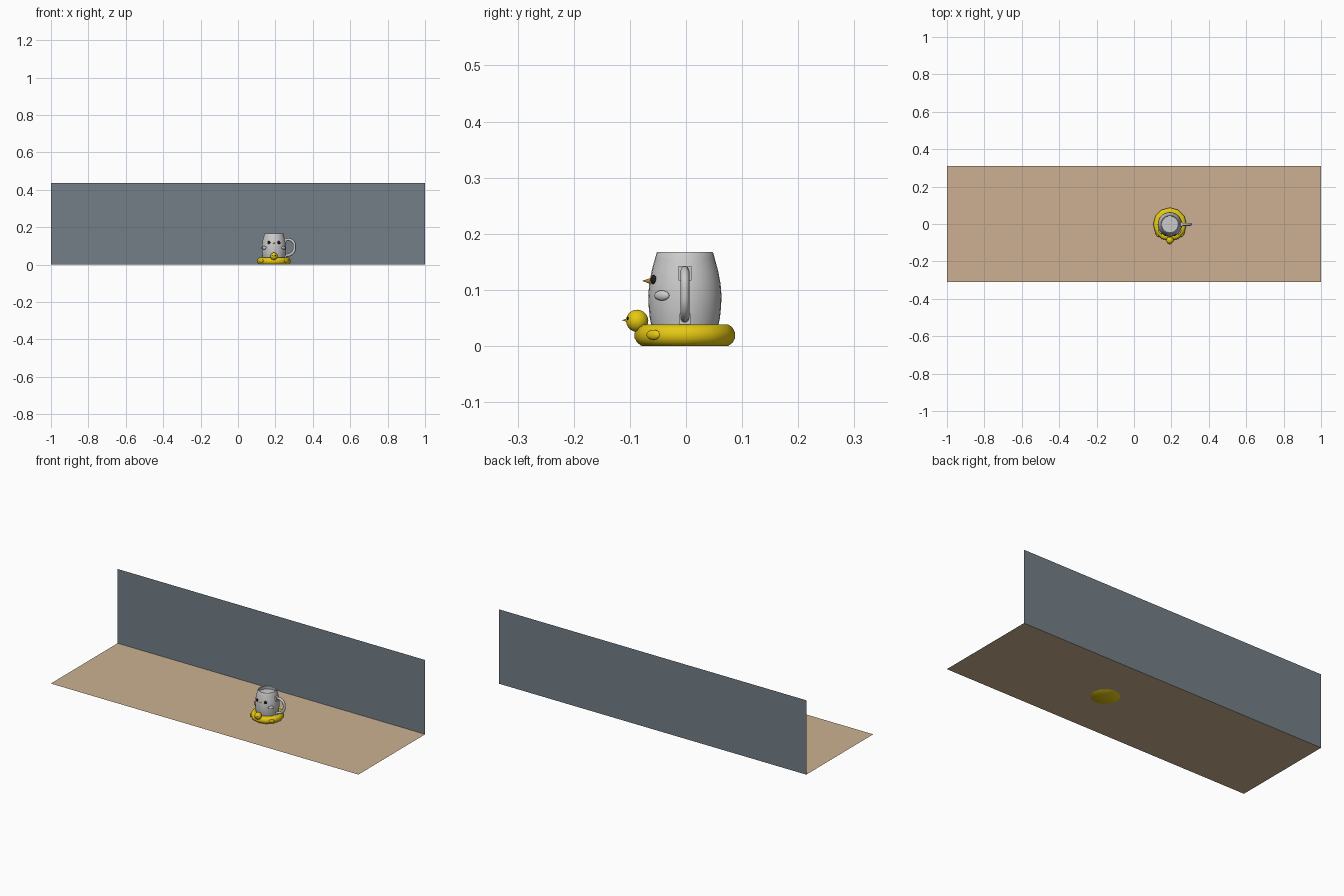
import bpy, bmesh, math
from mathutils import Vector, Matrix

if "Cube" in bpy.data.objects:
    bpy.data.objects.remove(bpy.data.objects["Cube"])

CX, CY = 0.192, -0.002   # axis of the mug


def material(name, rgb):
    m = bpy.data.materials.new(name)
    m.diffuse_color = (*rgb, 1)
    m.use_nodes = True
    m.node_tree.nodes["Principled BSDF"].inputs["Base Color"].default_value = m.diffuse_color
    return m


yellow = material("yellow", (0.79, 0.58, 0.006))
orange = material("orange", (0.72, 0.34, 0.02))
black = material("black", (0.012, 0.012, 0.012))
tan = material("tan", (0.604, 0.434, 0.285))
slate = material("slate", (0.173, 0.211, 0.243))


def finish(name, bm, mat=None, smooth=True):
    bmesh.ops.recalc_face_normals(bm, faces=bm.faces)
    me = bpy.data.meshes.new(name)
    bm.to_mesh(me)
    bm.free()
    for p in me.polygons:
        p.use_smooth = smooth
    if smooth:
        me.set_sharp_from_angle(angle=math.radians(40))
    ob = bpy.data.objects.new(name, me)
    bpy.context.collection.objects.link(ob)
    if mat:
        me.materials.append(mat)
    return ob


def lathe(name, profile, sides, mat=None):
    bm = bmesh.new()
    vs = [bm.verts.new((r, 0, z)) for r, z in profile]
    es = [bm.edges.new(p) for p in zip(vs, vs[1:])]
    bmesh.ops.spin(bm, geom=vs + es, cent=(0, 0, 0), axis=(0, 0, 1),
                   angle=2 * math.pi, steps=sides)
    bmesh.ops.remove_doubles(bm, verts=bm.verts, dist=1e-5)
    ob = finish(name, bm, mat)
    ob.location = (CX, CY, 0)
    return ob


def ball(name, pos, radii, mat=None, turn=0.0, seg=16, rings=10):
    bm = bmesh.new()
    bmesh.ops.create_uvsphere(bm, u_segments=seg, v_segments=rings, radius=1)
    bm.transform(Matrix.Translation(pos) @ Matrix.Rotation(turn, 4, 'Z')
                 @ Matrix.Diagonal((*radii, 1)))
    return finish(name, bm, mat)


def beak(name, pos, radius, length, mat):
    bm = bmesh.new()
    bmesh.ops.create_cone(bm, cap_ends=True, segments=10, radius1=radius,
                          radius2=0, depth=length)
    bm.transform(Matrix.Translation(pos) @ Matrix.Rotation(math.pi / 2, 4, 'X'))
    return finish(name, bm, mat)


def sheet(name, corners, mat):
    bm = bmesh.new()
    bm.faces.new([bm.verts.new(c) for c in corners])
    return finish(name, bm, mat, False)


def box(name, pos, size):
    bm = bmesh.new()
    bmesh.ops.create_cube(bm, size=1)
    bm.transform(Matrix.Translation(pos) @ Matrix.Diagonal((*size, 1)))
    return finish(name, bm, None, False)


# Table surface and back wall
sheet("floor", [(-1, -.31, .0006), (1, -.31, .0006), (1, .31, .0006), (-1, .31, .0006)], tan)
sheet("wall", [(-1, .31, 0), (1, .31, 0), (1, .31, .437), (-1, .31, .437)], slate)

# Swim-ring saucer
lathe("float_ring", [(0, 0), (.077, 0), (.085, .006), (.0895, .014), (.0895, .024),
                     (.085, .033), (.078, .038), (.062, .038), (.056, .036), (0, .034)],
      12, yellow)

# Mug body, filled to just below the rim
lathe("mug_body", [(0, .034), (.059, .034), (.0625, .05), (.0645, .07), (.0653, .09),
                   (.0635, .112), (.059, .135), (.0535, .155), (.0505, .166), (.049, .168),
                   (.046, .168), (.0445, .166), (.047, .148), (0, .148)], 28)

# Handle
cu = bpy.data.curves.new("handle", 'CURVE')
cu.dimensions = '3D'
cu.bevel_depth = .0078
cu.bevel_resolution = 2
cu.resolution_u = 6
cu.use_fill_caps = True
path = [(.055, .131), (.083, .134), (.105, .119), (.110, .095), (.104, .069),
        (.084, .053), (.057, .049)]
sp = cu.splines.new('BEZIER')
sp.bezier_points.add(len(path) - 1)
for bp, (x, z) in zip(sp.bezier_points, path):
    bp.co = (CX + x, CY, z)
    bp.handle_left_type = bp.handle_right_type = 'AUTO'
bpy.context.collection.objects.link(bpy.data.objects.new("handle", cu))
box("handle_upper_pad", (CX + .0605, CY, .130), (.014, .023, .026))
box("handle_lower_pad", (CX + .0615, CY, .048), (.014, .020, .020))

# Mirrored face and wing details
for side, s in (("left", -1), ("right", 1)):
    ball(f"mug_eye_{side}", (CX + s * .027, -.0575, .118), (.0085, .005, .0085), black, s * .44)
    ball(f"mug_wing_{side}", (CX + s * .052, -.043, .09), (.0165, .006, .009), None, s * .9)
    ball(f"ring_wing_{side}", (CX + s * .067, -.058, .020), (.0155, .006, .009), yellow, s * .88)
    ball(f"chick_eye_{side}", (CX + s * .009, -.1035, .049), (.0028, .0022, .0028), black,
         s * .45, 10, 6)

beak("mug_beak", (CX, -.0675, .116), .0075, .022, orange)

# Chick head on the ring
ball("chick_head", (CX, -.087, .045), (.0198, .0198, .0198), yellow)
beak("chick_beak", (CX, -.108, .046), .0045, .012, orange)
